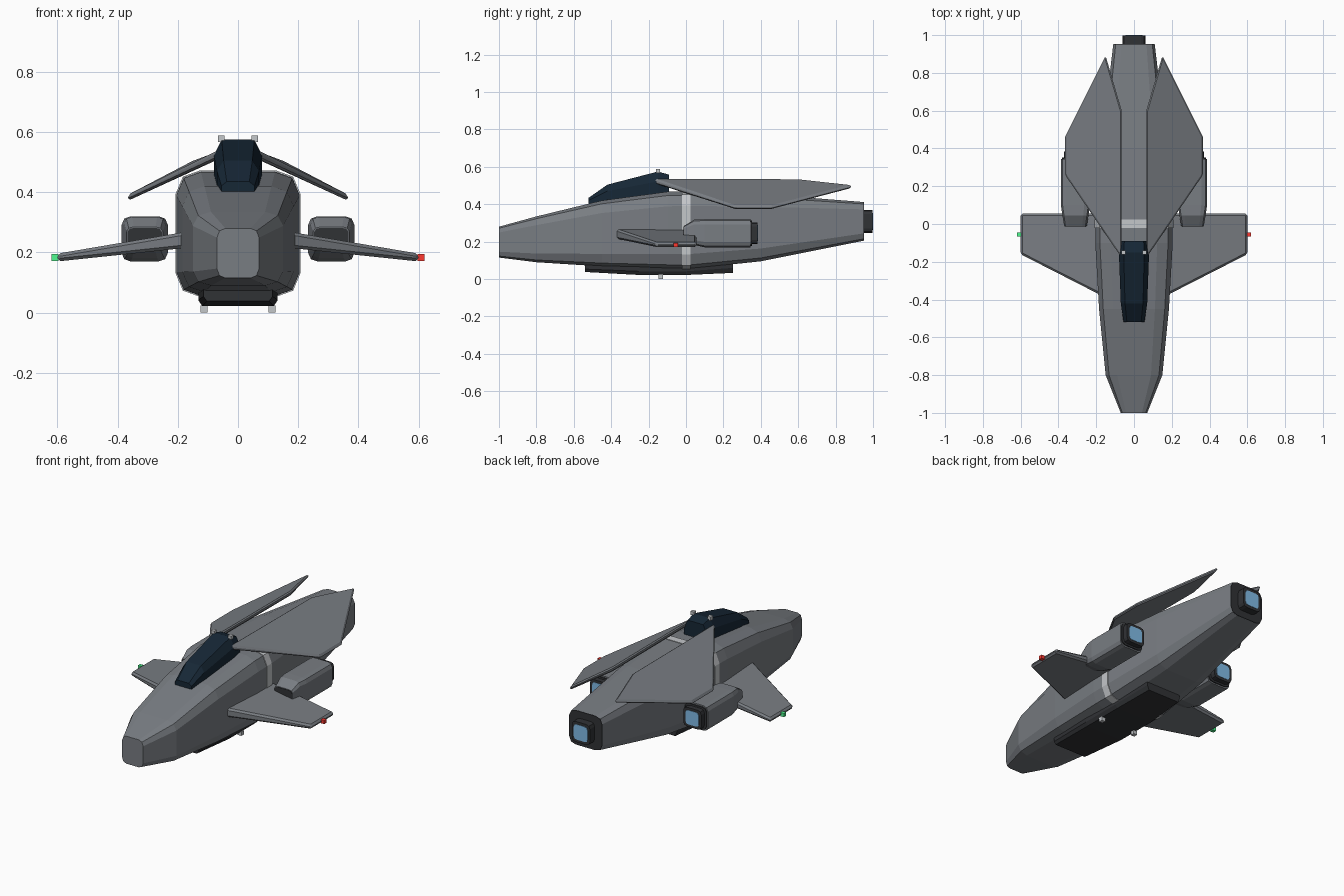
import bpy, bmesh

if "Cube" in bpy.data.objects:
    bpy.data.objects.remove(bpy.data.objects["Cube"])


def material(name, color):
    m = bpy.data.materials.new(name)
    m.diffuse_color = (*color, 1)
    m.use_nodes = True
    m.node_tree.nodes["Principled BSDF"].inputs["Base Color"].default_value = m.diffuse_color
    return m


HULL = material("hull grey", (0.19, 0.205, 0.225))
NAVY = material("navy glass", (0.008, 0.02, 0.036))
DARK = material("dark metal", (0.03, 0.032, 0.036))
SILVER = material("silver", (0.55, 0.57, 0.59))
BLUE = material("engine glow", (0.22, 0.5, 0.8))
RED = material("red lamp", (1, 0.04, 0.03))
GREEN = material("green lamp", (0.08, 0.95, 0.28))

# Quarter outlines of cross-sections, as fractions of half width and half height
ROUND = [(0.6, 1), (0.88, 0.9), (1, 0.62)]


def finish(name, bm, mat=HULL, mirror=False, bevel=0):
    bmesh.ops.recalc_face_normals(bm, faces=bm.faces)
    mesh = bpy.data.meshes.new(name)
    bm.to_mesh(mesh)
    bm.free()
    obj = bpy.data.objects.new(name, mesh)
    bpy.context.collection.objects.link(obj)
    mesh.materials.append(mat)
    if bevel:
        b = obj.modifiers.new("edge", 'BEVEL')
        b.width, b.segments = bevel, 1
    if mirror:
        obj.modifiers.new("mirror", 'MIRROR')
    return obj


def loft(name, sections, quarter=ROUND, x0=0, **kw):
    """Skin along y over sections (y, half width, z bottom, z top)."""
    right = quarter + [(a, -b) for a, b in reversed(quarter)]
    outline = right + [(-a, b) for a, b in reversed(right)]
    bm = bmesh.new()
    rings = []
    for y, w, lo, hi in sections:
        c, h = (lo + hi) / 2, (hi - lo) / 2
        rings.append([bm.verts.new((x0 + a * w, y, c + b * h)) for a, b in outline])
    n = len(outline)
    for r, s in zip(rings, rings[1:]):
        for i in range(n):
            j = (i + 1) % n
            bm.faces.new((r[i], r[j], s[j], s[i]))
    bm.faces.new(rings[0])
    bm.faces.new(rings[-1])
    return finish(name, bm, **kw)


def plate(name, points, bevel):
    """Mirrored slab from plan points (x, y, z centre, thickness)."""
    bm = bmesh.new()
    top = [bm.verts.new((x, y, z + t / 2)) for x, y, z, t in points]
    low = [bm.verts.new((x, y, z - t / 2)) for x, y, z, t in points]
    bm.faces.new(top)
    bm.faces.new(low)
    for i in range(len(points)):
        j = (i + 1) % len(points)
        bm.faces.new((top[i], top[j], low[j], low[i]))
    return finish(name, bm, mirror=True, bevel=bevel)


def lamp(name, center, size, mat, mirror=False):
    bm = bmesh.new()
    bmesh.ops.create_cube(bm, size=size)
    bmesh.ops.translate(bm, verts=bm.verts, vec=center)
    return finish(name, bm, mat, mirror)


# Fuselage with silver band and dark rear bulkhead
loft("fuselage", [(-1, 0.07, 0.115, 0.28), (-0.8, 0.15, 0.09, 0.335),
                  (-0.45, 0.185, 0.068, 0.42), (-0.1, 0.205, 0.056, 0.467),
                  (0.02, 0.205, 0.055, 0.47), (0.4, 0.175, 0.095, 0.455),
                  (0.95, 0.11, 0.205, 0.412)])
loft("hull_band", [(-0.022, 0.208, 0.052, 0.473), (0.024, 0.208, 0.052, 0.473)], mat=SILVER)
loft("rear_bulkhead", [(0.949, 0.11, 0.205, 0.412), (0.953, 0.109, 0.206, 0.411)], mat=DARK)

# Canopy
loft("canopy", [(-0.52, 0.055, 0.39, 0.435), (-0.42, 0.07, 0.39, 0.505),
                (-0.15, 0.08, 0.4, 0.575), (-0.09, 0.075, 0.4, 0.558)],
     [(0.68, 1), (1, 0.4)], mat=NAVY)

# Belly bay
loft("belly_bay", [(-0.54, 0.115, 0.038, 0.1), (-0.25, 0.132, 0.022, 0.1),
                   (0, 0.132, 0.022, 0.1), (0.25, 0.115, 0.033, 0.14)],
     [(0.9, 1), (1, 0.5)], mat=DARK)

# Lower wings and upper fins
plate("wing", [(0.15, -0.39, 0.245, 0.055), (0.6, -0.16, 0.183, 0.026),
               (0.6, 0.055, 0.183, 0.026), (0.15, 0.055, 0.245, 0.055)], 0.01)
plate("upper_fin", [(0.065, -0.18, 0.526, 0.028), (0.365, 0.26, 0.382, 0.02),
                    (0.365, 0.46, 0.382, 0.02), (0.15, 0.89, 0.495, 0.02),
                    (0.065, 0.6, 0.522, 0.028)], 0.008)

# Side engine pods with dark intakes
X = 0.31
loft("engine_pod", [(-0.01, 0.06, 0.205, 0.285), (0.045, 0.069, 0.182, 0.318),
                    (0.1, 0.077, 0.17, 0.32), (0.345, 0.077, 0.17, 0.32)],
     x0=X, mirror=True)
loft("pod_intake", [(-0.013, 0.057, 0.208, 0.282), (-0.005, 0.057, 0.208, 0.282)],
     x0=X, mat=DARK, mirror=True)
loft("pod_nozzle", [(0.33, 0.072, 0.178, 0.312), (0.352, 0.072, 0.178, 0.312),
                    (0.353, 0.06, 0.188, 0.303), (0.383, 0.06, 0.188, 0.303)],
     x0=X, mat=DARK, mirror=True)
loft("pod_glow", [(0.37, 0.044, 0.203, 0.288), (0.385, 0.044, 0.203, 0.288)],
     x0=X, mat=BLUE, mirror=True)

# Main engine
loft("main_nozzle", [(0.93, 0.06, 0.247, 0.37), (0.998, 0.06, 0.247, 0.37)], mat=DARK)
loft("main_glow", [(0.98, 0.046, 0.263, 0.354), (1.0, 0.046, 0.263, 0.354)], mat=BLUE)

# Lamps
lamp("top_lamp", (0.056, -0.15, 0.578), 0.022, SILVER, True)
lamp("belly_lamp", (0.113, -0.135, 0.012), 0.024, SILVER, True)
lamp("right_tip_lamp", (0.608, -0.055, 0.183), 0.022, RED)
lamp("left_tip_lamp", (-0.608, -0.055, 0.183), 0.022, GREEN)
